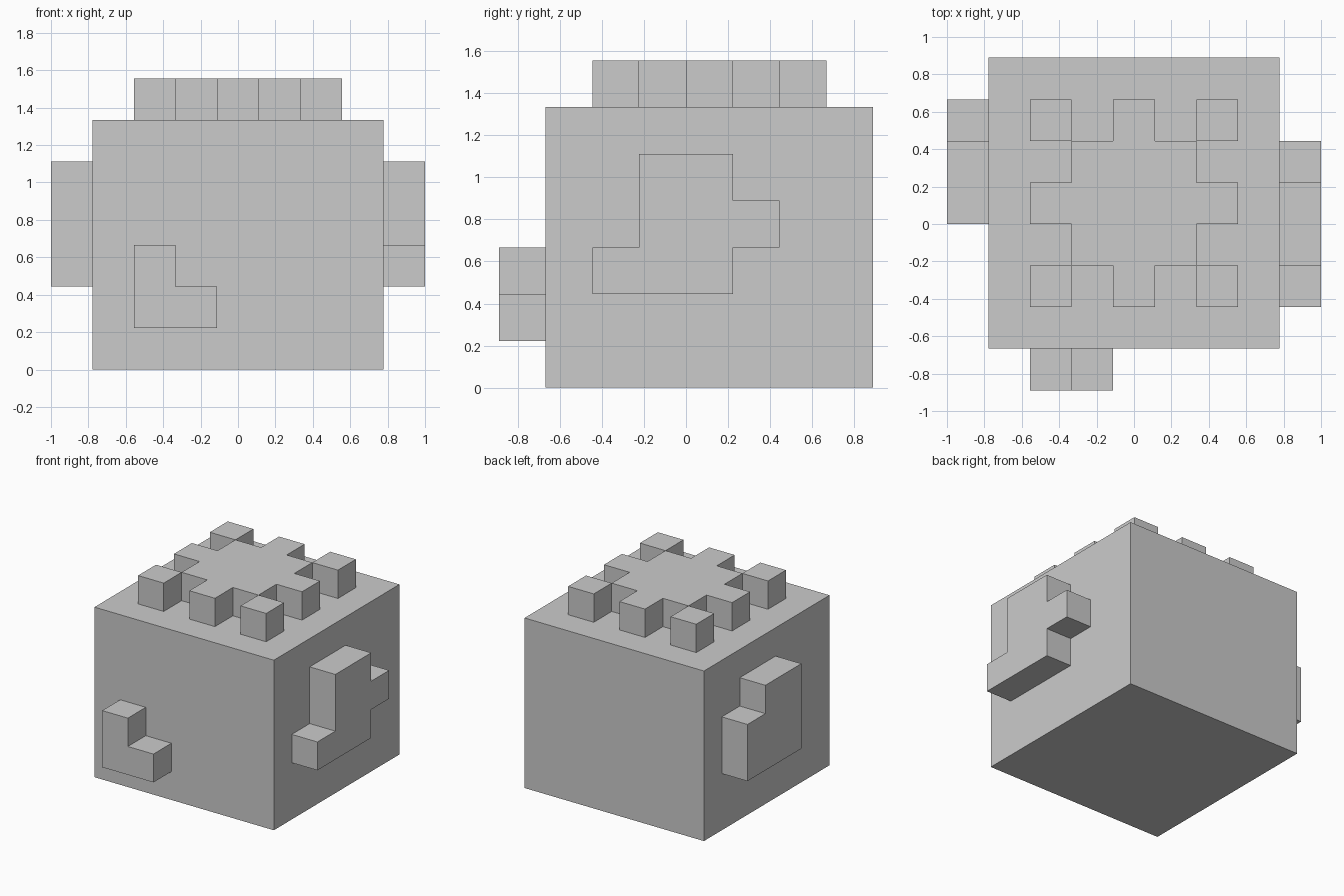
import bpy, bmesh
from mathutils import Matrix, Vector

if "Cube" in bpy.data.objects:
    bpy.data.objects.remove(bpy.data.objects["Cube"])

U = 2 / 9  # the model sits on a grid of this unit


def relief(name, profile, origin, right, up, depth=1):
    """Extrude a flat outline (grid units) outwards along right x up."""
    right, up = Vector(right), Vector(up)
    out = right.cross(up)
    bm = bmesh.new()
    face = bm.faces.new([bm.verts.new((Vector(origin) + right * a + up * b) * U)
                         for a, b in profile])
    new = bmesh.ops.extrude_face_region(bm, geom=[face])["geom"]
    bmesh.ops.translate(bm, vec=out * depth * U,
                        verts=[v for v in new if isinstance(v, bmesh.types.BMVert)])
    bmesh.ops.recalc_face_normals(bm, faces=bm.faces)
    mesh = bpy.data.meshes.new(name)
    bm.to_mesh(mesh)
    bm.free()
    obj = bpy.data.objects.new(name, mesh)
    bpy.context.collection.objects.link(obj)
    return obj


def square(half):
    return [(-half, -half), (half, -half), (half, half), (-half, half)]


X, Y, Z = (1, 0, 0), (0, 1, 0), (0, 0, 1)

# main block
relief("body", square(3.5), (0, 0.5, 0), X, Y, 6)

# stepped cross on the top: one quarter outline turned four times
quarter = [(2.5, -0.5), (2.5, 0.5), (1.5, 0.5), (1.5, 1.5), (0.5, 1.5)]
cross = []
for turn in range(4):
    cross += quarter
    quarter = [(-b, a) for a, b in quarter]
relief("top_cross", cross, (0, 0.5, 6), X, Y)

# loose corner studs around the cross
for sx in (-2, 2):
    for sy in (-2, 2):
        relief("top_corner_stud", square(0.5), (sx, 0.5 + sy, 6), X, Y)

# L-shaped front patch
relief("front_patch", [(-2.5, 1), (-0.5, 1), (-0.5, 2), (-1.5, 2), (-1.5, 3), (-2.5, 3)],
       (0, -3, 0), X, Z)

# stepped right patch
relief("right_patch", [(-2, 2), (1, 2), (1, 3), (2, 3), (2, 4), (1, 4), (1, 5),
                       (-1, 5), (-1, 3), (-2, 3)], (3.5, 0, 0), Y, Z)

# notched left patch (outline runs towards -y)
relief("left_patch", [(-3, 2), (0, 2), (0, 5), (-2, 5), (-2, 4), (-3, 4)],
       (-3.5, 0, 0), (0, -1, 0), Z)
